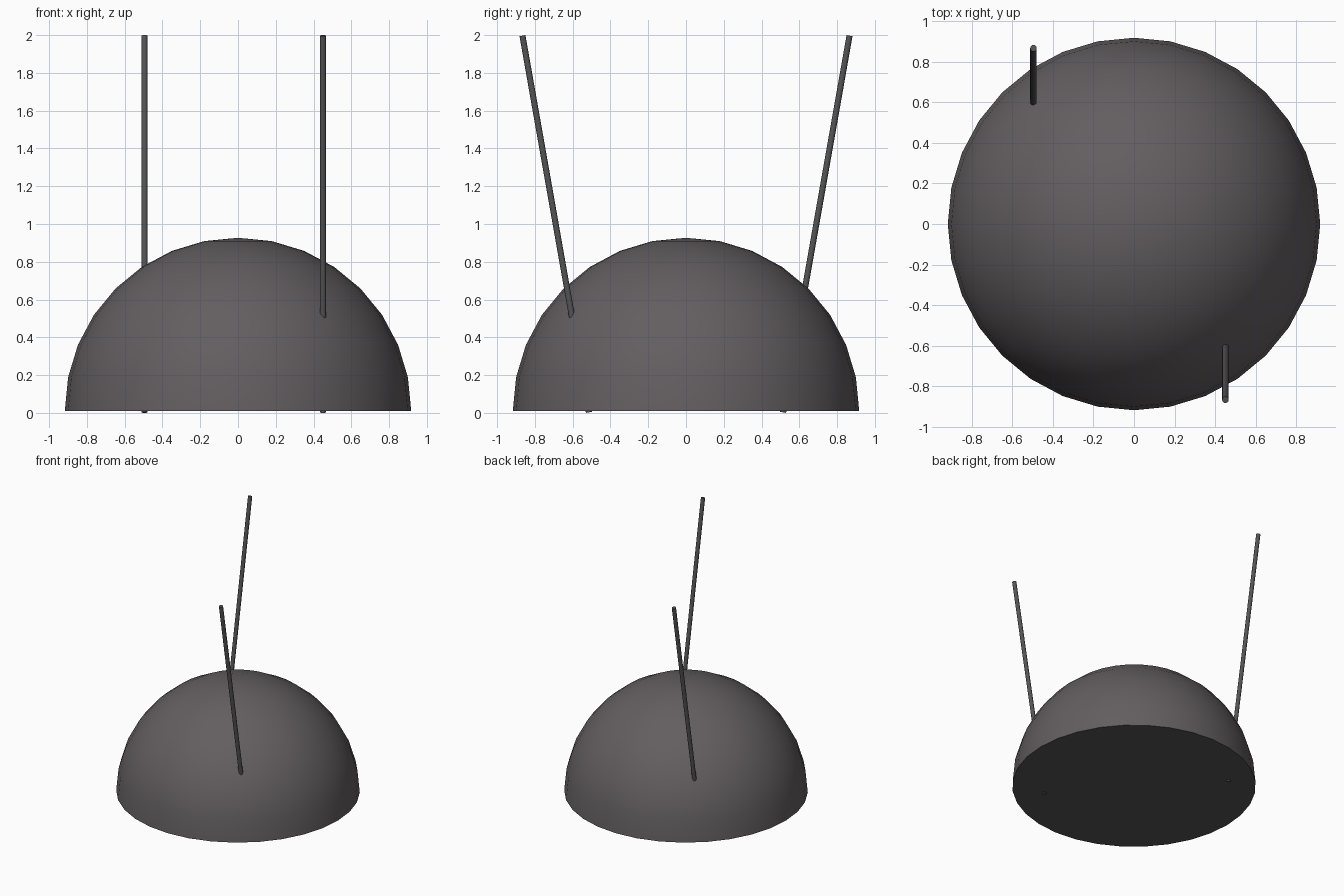
import bpy, bmesh, math

cube = bpy.data.objects.get("Cube")
if cube:
    bpy.data.objects.remove(cube, do_unlink=True)


def make_material(name, rgb):
    mat = bpy.data.materials.new(name)
    mat.use_nodes = True
    color = (*rgb, 1)
    mat.diffuse_color = color
    mat.node_tree.nodes["Principled BSDF"].inputs["Base Color"].default_value = color
    return mat


warm_grey = make_material("warm dark grey", (0.125, 0.113, 0.118))
neutral_grey = make_material("neutral dark grey", (0.09, 0.09, 0.09))

RADIUS, BASE_Z = 0.917, 0.01
ROD_RADIUS, ROD_TILT = 0.016, math.radians(10)


def smooth(obj):
    bpy.ops.object.select_all(action="DESELECT")
    obj.select_set(True)
    bpy.context.view_layer.objects.active = obj
    bpy.ops.object.shade_smooth_by_angle(angle=math.radians(40))


# Dome: upper half of a sphere, closed by a flat underside
bm = bmesh.new()
bmesh.ops.create_uvsphere(bm, u_segments=32, v_segments=16, radius=RADIUS)
lower = [v for v in bm.verts if v.co.z < -0.01]
bmesh.ops.delete(bm, geom=lower, context="VERTS")
rim = [e for e in bm.edges if e.is_boundary]
bmesh.ops.contextual_create(bm, geom=rim)
bmesh.ops.recalc_face_normals(bm, faces=bm.faces)
for face in bm.faces:
    face.material_index = 1 if face.normal.z < -0.9 else 0
mesh = bpy.data.meshes.new("dome")
bm.to_mesh(mesh)
bm.free()
mesh.materials.append(warm_grey)
mesh.materials.append(neutral_grey)
dome = bpy.data.objects.new("dome", mesh)
dome.location.z = BASE_Z
bpy.context.collection.objects.link(dome)
smooth(dome)

# Antennas: thin rods passing through the dome, leaning outwards
length = (2 - 2 * ROD_RADIUS * math.sin(ROD_TILT)) / math.cos(ROD_TILT)
for name, x, side in (("front_antenna", 0.45, -1), ("back_antenna", -0.495, 1)):
    bpy.ops.mesh.primitive_cylinder_add(
        vertices=32, radius=ROD_RADIUS, depth=length,
        location=(x, side * 0.69, 1), rotation=(-side * ROD_TILT, 0, 0))
    rod = bpy.context.object
    rod.name = name
    rod.data.materials.append(neutral_grey)
    smooth(rod)
